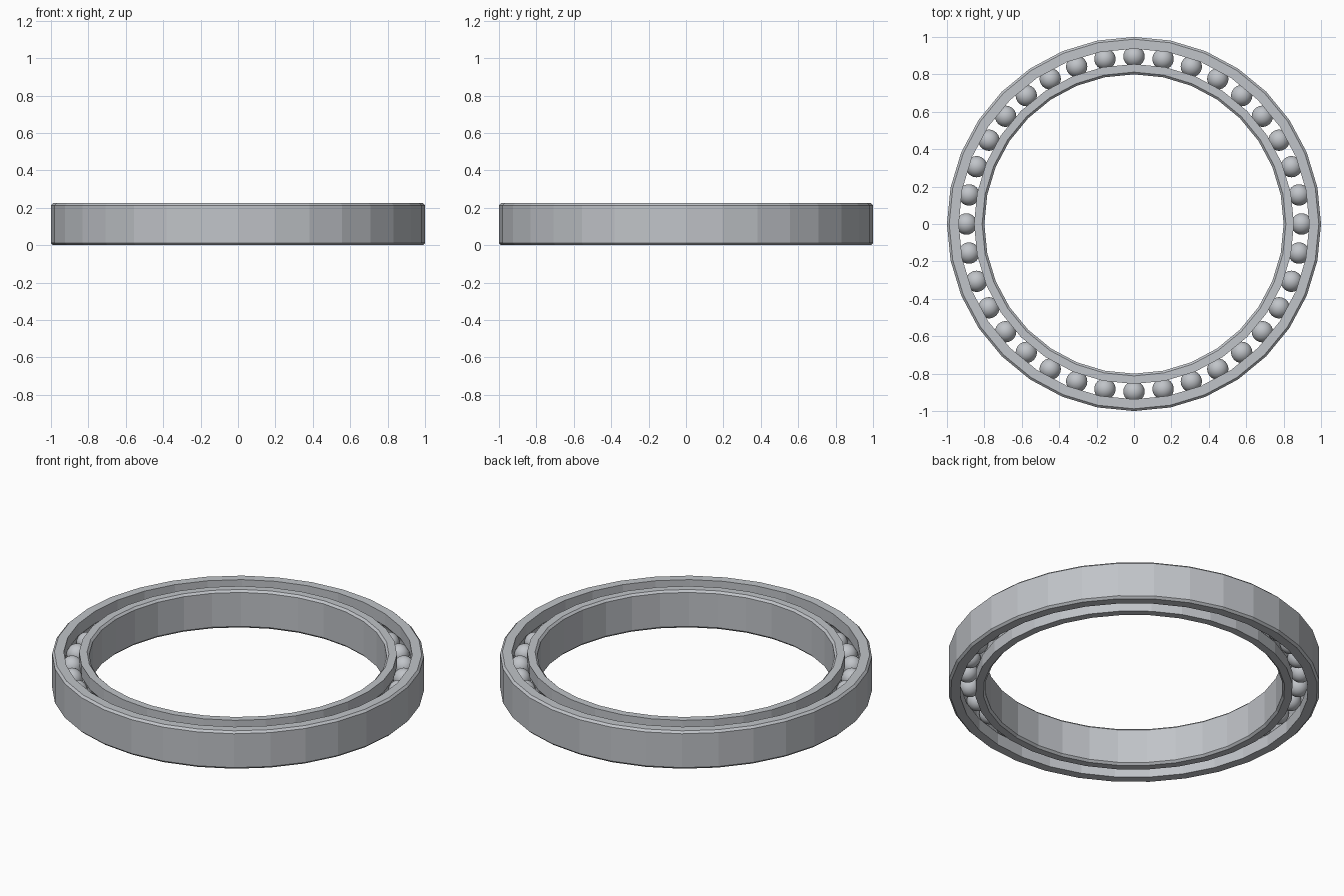
import bpy, bmesh, math
from math import sin, cos, tau, radians

cube = bpy.data.objects.get("Cube")
if cube:
    bpy.data.objects.remove(cube)

HEIGHT = 0.225
MID = HEIGHT / 2
CHAMFER = 0.012
SIDES = 32
BALLS = 36
PITCH = 0.896        # radius of the ball circle
BALL_R = 0.057
GROOVE_R = 0.058

steel = bpy.data.materials.new("brushed_steel")
steel.use_nodes = True
steel.diffuse_color = (0.53, 0.55, 0.58, 1)
steel.node_tree.nodes["Principled BSDF"].inputs["Base Color"].default_value = steel.diffuse_color


def finish(name, bm, smooth):
    mesh = bpy.data.meshes.new(name)
    bmesh.ops.recalc_face_normals(bm, faces=bm.faces)
    for face in bm.faces:
        face.smooth = smooth
    bm.to_mesh(mesh)
    bm.free()
    mesh.materials.append(steel)
    obj = bpy.data.objects.new(name, mesh)
    bpy.context.collection.objects.link(obj)
    return obj


def race(name, plain_r, track_r):
    """Ring with a chamfered plain wall and a rounded ball groove in the other."""
    side = 1 if plain_r > track_r else -1
    inset = plain_r - side * CHAMFER
    profile = [(track_r, 0), (inset, 0), (plain_r, CHAMFER),
               (plain_r, HEIGHT - CHAMFER), (inset, HEIGHT), (track_r, HEIGHT)]
    # groove arc from the upper lip down to the lower lip
    half = math.acos(abs(track_r - PITCH) / GROOVE_R)
    steps = 6
    for i in range(steps + 1):
        a = half - 2 * half * i / steps
        profile.append((PITCH + side * GROOVE_R * cos(a), MID + GROOVE_R * sin(a)))

    bm = bmesh.new()
    loops = [[bm.verts.new((r * cos(tau * s / SIDES), r * sin(tau * s / SIDES), z))
              for r, z in profile] for s in range(SIDES)]
    n = len(profile)
    for s in range(SIDES):
        a, b = loops[s], loops[(s + 1) % SIDES]
        for i in range(n):
            j = (i + 1) % n
            bm.faces.new((a[i], b[i], b[j], a[j]))
    return finish(name, bm, False)


# Rings
race("outer_ring", 1.0, 0.937)
race("inner_ring", 0.80, 0.855)

# Balls share one mesh
bm = bmesh.new()
bmesh.ops.create_uvsphere(bm, u_segments=24, v_segments=16, radius=BALL_R)
first = finish("ball_1", bm, True)
for i in range(BALLS):
    ball = first
    if i:
        ball = bpy.data.objects.new(f"ball_{i + 1}", first.data)
        bpy.context.collection.objects.link(ball)
    a = tau * i / BALLS
    ball.location = (PITCH * cos(a), PITCH * sin(a), MID)
